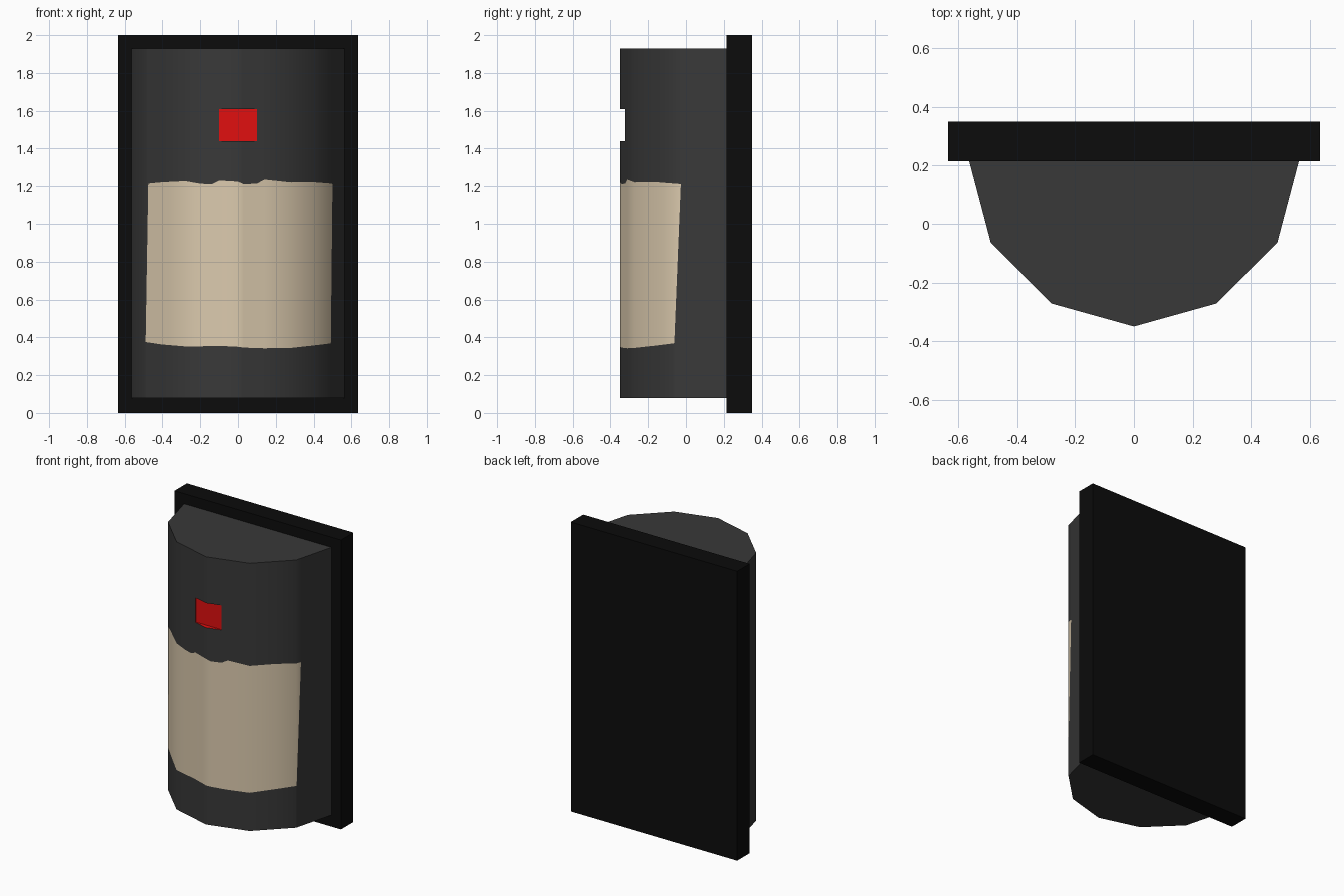
import bpy, bmesh, math

if "Cube" in bpy.data.objects:
    bpy.data.objects.remove(bpy.data.objects["Cube"])


def material(name, rgb):
    m = bpy.data.materials.new(name)
    m.diffuse_color = (*rgb, 1)
    m.use_nodes = True
    m.node_tree.nodes["Principled BSDF"].inputs["Base Color"].default_value = m.diffuse_color
    return m


black = material("black", (0.0035, 0.0035, 0.0035))
charcoal = material("charcoal", (0.04, 0.04, 0.04))
beige = material("beige", (0.71, 0.59, 0.42))
red = material("red", (0.75, 0.005, 0.005))


def finish(bm, name, mats):
    bmesh.ops.remove_doubles(bm, verts=bm.verts, dist=1e-5)
    bmesh.ops.recalc_face_normals(bm, faces=bm.faces)
    me = bpy.data.meshes.new(name)
    bm.to_mesh(me)
    bm.free()
    ob = bpy.data.objects.new(name, me)
    bpy.context.collection.objects.link(ob)
    for m in mats:
        me.materials.append(m)
    return ob


# Back plate
bm = bmesh.new()
bmesh.ops.create_cube(bm, size=1)
for v in bm.verts:
    v.co = (v.co.x * 1.272, v.co.y * 0.135 + 0.2825, v.co.z * 2 + 1)
finish(bm, "back_plate", [black])

# Faceted body outline, seen from above (right half, mirrored by abs)
OUTLINE = [(0, -0.35), (0.28, -0.272), (0.49, -0.065), (0.565, 0.22)]


def depth(x):
    x = abs(x)
    for (x0, y0), (x1, y1) in zip(OUTLINE, OUTLINE[1:]):
        if x <= x1 + 1e-6:
            return y0 + (y1 - y0) * (x - x0) / (x1 - x0)


BOTTOM, TOP, WIN_LOW, WIN_HIGH, WIN_X, WIN_Y = 0.08, 1.93, 1.44, 1.61, 0.1, -0.318
# Columns: x at label bottom, x at label top, label bottom z, label top z
COLUMNS = [
    (-0.565, -0.565, 0.37, 1.215), (-0.49, -0.49, 0.37, 1.215),
    (-0.489, -0.475, 0.375, 1.215), (-0.40, -0.40, 0.362, 1.222),
    (-0.28, -0.28, 0.352, 1.228), (-0.20, -0.20, 0.352, 1.214),
    (-0.14, -0.14, 0.355, 1.211), (-0.10, -0.10, 0.355, 1.231),
    (0, 0, 0.35, 1.225), (0.03, 0.03, 0.346, 1.212),
    (0.10, 0.10, 0.343, 1.214), (0.14, 0.14, 0.342, 1.236),
    (0.28, 0.28, 0.344, 1.221), (0.40, 0.40, 0.357, 1.222),
    (0.49, 0.49, 0.368, 1.215), (0.491, 0.50, 0.37, 1.212),
    (0.565, 0.565, 0.37, 1.212),
]
LABEL_FIRST, LABEL_LAST = 2, len(COLUMNS) - 2

bm = bmesh.new()
grid = []
for x_low, x_up, z_low, z_up in COLUMNS:
    # the slanted label ends return to a common x above and below
    pts = [(x_low, BOTTOM), (x_low, z_low), (x_up, z_up),
           (x_up, WIN_LOW), (x_up, WIN_HIGH), (x_up, TOP)]
    grid.append([bm.verts.new((x, depth(x), z)) for x, z in pts])

# Curved front wall with the label area, leaving the window open
for i in range(len(grid) - 1):
    mid = (COLUMNS[i][0] + COLUMNS[i + 1][0]) / 2
    for r in range(5):
        if r == 3 and abs(mid) < WIN_X:
            continue
        f = bm.faces.new((grid[i][r], grid[i + 1][r],
                          grid[i + 1][r + 1], grid[i][r + 1]))
        if r == 1 and LABEL_FIRST <= i < LABEL_LAST:
            f.material_index = 1

# Top, bottom and rear of the body
bm.faces.new([c[0] for c in grid])
bm.faces.new([c[-1] for c in grid])
bm.faces.new(grid[0] + grid[-1][::-1])

# Red window recess: sill, lintel, sides and floor
cols = [c for c, d in zip(grid, COLUMNS) if abs(d[0]) <= WIN_X + 1e-6]
back = [[bm.verts.new((c[r].co.x, WIN_Y, c[r].co.z)) for r in (3, 4)] for c in cols]
recess = []
for i in range(len(cols) - 1):
    a, b, p, q = cols[i], cols[i + 1], back[i], back[i + 1]
    recess += [(a[3], b[3], q[0], p[0]), (a[4], b[4], q[1], p[1]),
               (p[0], q[0], q[1], p[1])]
for c, p in ((cols[0], back[0]), (cols[-1], back[-1])):
    recess.append((c[3], c[4], p[1], p[0]))
for vs in recess:
    bm.faces.new(vs).material_index = 2

body = finish(bm, "body", [charcoal, beige, red])
bpy.ops.object.select_all(action='DESELECT')
body.select_set(True)
bpy.context.view_layer.objects.active = body
bpy.ops.object.shade_smooth_by_angle(angle=math.radians(50))
